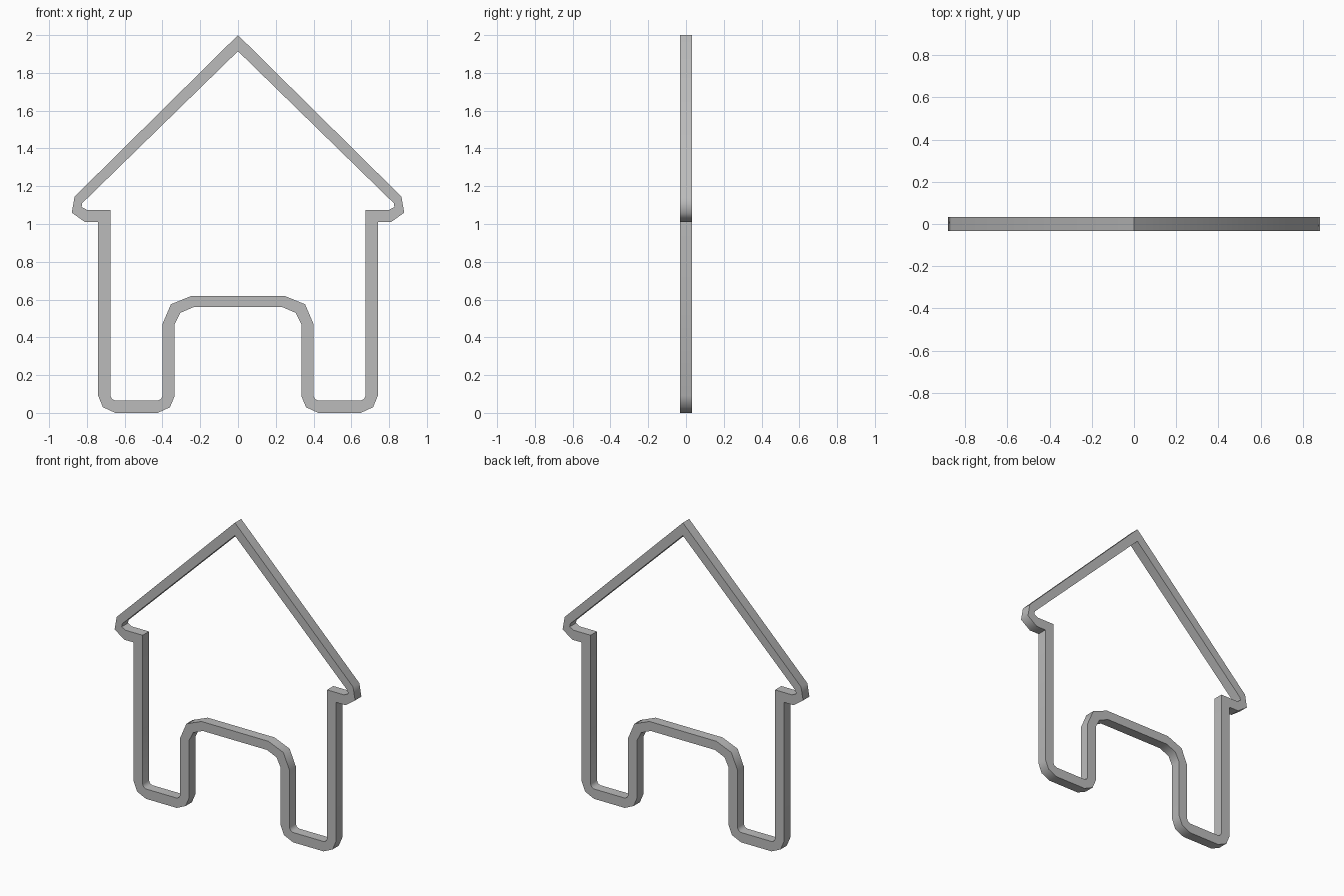
import bpy
import bmesh
import math

default_cube = bpy.data.objects.get("Cube")
if default_cube:
    bpy.data.objects.remove(default_cube, do_unlink=True)

HALF_DEPTH = 0.033

# Grey material for the whole frame
grey = bpy.data.materials.new("grey")
grey.use_nodes = True
colour = (0.5, 0.5, 0.5, 1.0)
grey.diffuse_color = colour
grey.node_tree.nodes["Principled BSDF"].inputs["Base Color"].default_value = colour

# Left half of the wall: (outside x, outside z), (inside x, inside z)
roof_peak = [((0, 2), (0, 1.915))]
eave = [
    ((0.865, 1.145), (0.825, 1.11)),
    ((0.88, 1.06), (0.828, 1.09)),
    ((0.81, 1.01), (0.80, 1.075)),
    ((0.74, 1.01), (0.675, 1.075)),
]
foot = [
    ((0.74, 0.09), (0.675, 0.09)),
    ((0.715, 0.03), (0.667, 0.073)),
    ((0.65, 0), (0.65, 0.065)),
    ((0.425, 0), (0.425, 0.065)),
    ((0.36, 0.03), (0.408, 0.073)),
    ((0.335, 0.09), (0.40, 0.09)),
]
doorway = [
    ((0.335, 0.47), (0.40, 0.47)),
    ((0.305, 0.53), (0.355, 0.575)),
    ((0.235, 0.56), (0.245, 0.62)),
]


def mirrored(pairs):
    """Return the pairs reflected in x, in reverse order."""
    return [tuple((-x, z) for x, z in pair) for pair in reversed(pairs)]


def build_ring(name, pairs, material):
    """Sweep a rectangular wall section around a closed outline."""
    bm = bmesh.new()
    sections = []
    for outside, inside in pairs:
        corners = (
            (outside, -HALF_DEPTH), (inside, -HALF_DEPTH),
            (inside, HALF_DEPTH), (outside, HALF_DEPTH),
        )
        sections.append([bm.verts.new((x, y, z)) for (x, z), y in corners])
    for index, section in enumerate(sections):
        following = sections[(index + 1) % len(sections)]
        for side in range(len(section)):
            after = (side + 1) % len(section)
            bm.faces.new((section[side], section[after],
                          following[after], following[side]))
    bmesh.ops.recalc_face_normals(bm, faces=bm.faces)
    mesh = bpy.data.meshes.new(name)
    bm.to_mesh(mesh)
    bm.free()
    mesh.materials.append(material)
    ring = bpy.data.objects.new(name, mesh)
    bpy.context.collection.objects.link(ring)
    return ring


# House-shaped frame with eaves, two feet and an arched doorway
half = eave + foot + doorway
frame = build_ring("house_frame", roof_peak + half + mirrored(half), grey)

# Smooth the rounded corners, keep the square edges sharp
bpy.ops.object.select_all(action="DESELECT")
frame.select_set(True)
bpy.context.view_layer.objects.active = frame
bpy.ops.object.shade_smooth_by_angle(angle=math.radians(70))
